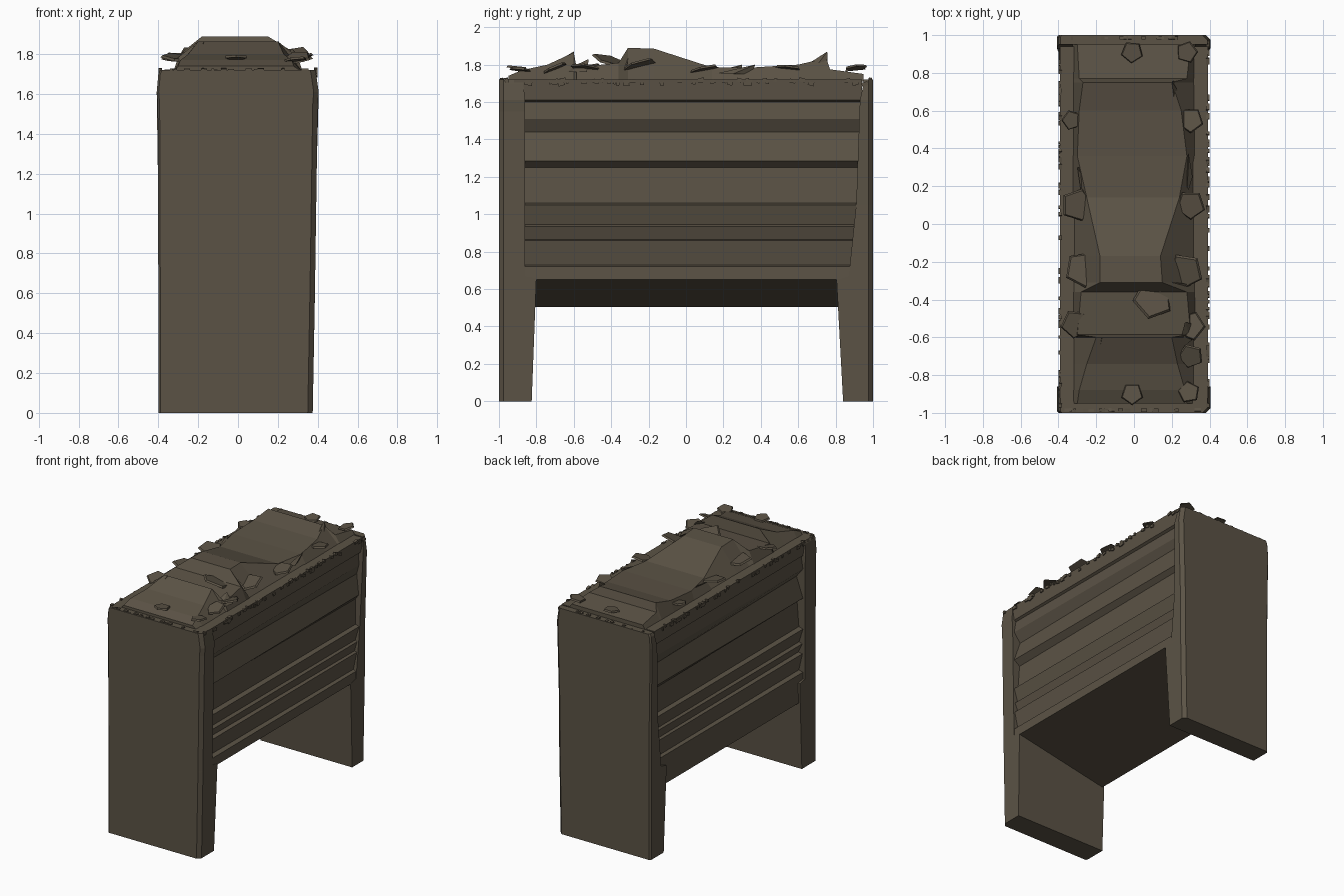
import bpy, bmesh, math, random
from mathutils import Vector, Matrix

random.seed(4)
mat = bpy.data.materials.new("weathered brown")
mat.diffuse_color = (0.105, 0.086, 0.060, 1)


def finish(name, bm):
    bmesh.ops.recalc_face_normals(bm, faces=bm.faces[:])
    me = bpy.data.meshes.new(name)
    bm.to_mesh(me)
    bm.free()
    me.materials.append(mat)
    ob = bpy.data.objects.new(name, me)
    bpy.context.collection.objects.link(ob)
    return ob


def loft(name, rings):
    """Skin a list of equal-length point rings and cap both ends."""
    bm = bmesh.new()
    vs = [[bm.verts.new(p) for p in r] for r in rings]
    n = len(rings[0])
    for a, b in zip(vs, vs[1:]):
        for i in range(n):
            j = (i + 1) % n
            bm.faces.new((a[i], a[j], b[j], b[i]))
    bm.faces.new(vs[0])
    bm.faces.new(vs[-1])
    return finish(name, bm)


# Louvred body: half profile (x front, x back, z), mirrored on both sides
louvre = [(.385, .385, .65), (.385, .38, .72), (.35, .36, .73), (.38, .38, .86),
          (.345, .36, .865), (.378, .375, .935), (.352, .36, .945), (.385, .385, 1.05),
          (.35, .355, 1.06), (.335, .35, 1.25), (.385, .375, 1.285), (.33, .355, 1.44),
          (.385, .372, 1.51), (.37, .365, 1.60), (.385, .385, 1.61), (.392, .392, 1.72)]


def body_ring(k, y):
    right = [(p[k], y, p[2]) for p in louvre]
    left = [(-p[k], y, p[2] if i else .505) for i, p in enumerate(louvre)]
    return right + left[::-1]


loft("louvred_body", [body_ring(0, -.92), body_ring(1, .94)])


# End panels with legs: horizontal rings (z, left x, right x, inner y)
def end_panel(name, s, rows):
    rings = []
    for z, l, r, inner in rows:
        c = .025
        rings.append([(l, s * inner, z), (l, s * .99, z), (l + .01, s, z),
                      (r - c, s, z), (r, s * .975, z), (r, s * inner, z)])
    loft(name, rings)


end_panel("front_leg_panel", -1, [(0, -.40, .375, .825), (.66, -.40, .387, .80),
          (.67, -.40, .387, .86), (1.55, -.403, .40, .86), (1.61, -.408, .405, .86),
          (1.70, -.40, .392, .87), (1.72, -.39, .388, .87)])
end_panel("back_leg_panel", 1, [(0, -.40, .375, .84), (.65, -.40, .387, .805),
          (.67, -.40, .387, .87), (1.05, -.40, .39, .91), (1.61, -.408, .405, .93),
          (1.70, -.40, .392, .95), (1.72, -.39, .388, .95)])

# Splintered chips along the top edge
bm = bmesh.new()
for i in range(150):
    side = random.choice((-1, 1))
    if random.random() < .7:
        loc = (side * .39, random.uniform(-.97, .97), random.uniform(1.695, 1.72))
        size = (.018, random.uniform(.01, .035), .02)
    else:
        loc = (random.uniform(-.37, .37), side * .985, random.uniform(1.705, 1.72))
        size = (random.uniform(.01, .035), .018, .02)
    m = Matrix.Translation(loc) @ Matrix.Rotation(random.uniform(-.3, .3), 4, 'X')
    bmesh.ops.create_cube(bm, size=1, matrix=m @ Matrix.Diagonal((*size, 1)))
finish("rim_chips", bm)

# Angular heap on top: (y, left top, right top, height)
heap = [(-.95, -.30, .28, 1.74), (-.88, -.29, .27, 1.77), (-.74, -.25, .23, 1.80),
        (-.60, -.20, .20, 1.865), (-.585, -.30, .30, 1.785), (-.36, -.28, .28, 1.81),
        (-.31, -.18, .15, 1.89), (-.17, -.18, .14, 1.885), (.14, -.25, .24, 1.785),
        (.36, -.30, .28, 1.785), (.60, -.29, .25, 1.80), (.75, -.27, .20, 1.835),
        (.77, -.29, .28, 1.775), (.95, -.30, .30, 1.75)]
loft("rubble_heap", [[(-.325, y, 1.71), (l, y, z), (r, y, z), (.325, y, 1.71)]
                     for y, l, r, z in heap])

# Loose flat flakes: (x, y, z, size, tilt about x, tilt about y)
flakes = [(-.33, .55, 1.775, .055, .1, .1), (.30, .55, 1.785, .07, -.1, -.1),
          (-.30, .10, 1.775, .09, .1, .15), (.30, .10, 1.78, .08, .2, -.1),
          (-.27, -.24, 1.79, .10, -.1, .1), (.27, -.25, 1.80, .10, .3, -.2),
          (-.31, -.53, 1.785, .08, .2, .1), (.30, -.54, 1.785, .08, -.1, -.2),
          (.30, -.70, 1.785, .07, .4, -.1), (.29, -.89, 1.775, .06, -.1, -.1),
          (-.01, -.90, 1.785, .06, -.1, 0), (-.01, .91, 1.775, .06, .1, 0),
          (.28, .91, 1.785, .06, .1, -.2), (.10, -.40, 1.82, .11, -.3, .2)]
bm = bmesh.new()
for x, y, z, s, tx, ty in flakes:
    m = (Matrix.Translation((x, y, z)) @ Matrix.Rotation(tx, 4, 'X')
         @ Matrix.Rotation(ty, 4, 'Y') @ Matrix.Rotation(random.uniform(0, 6), 4, 'Z'))
    bmesh.ops.create_cone(bm, cap_ends=True, segments=5, radius1=s, radius2=s * .9,
                          depth=.012, matrix=m)
finish("loose_flakes", bm)

# Upright shards: base centre, width direction, tip
shards = [((-.2, -.68, 1.77), (0, .09, 0), (-.17, -.60, 1.87)),
          ((.22, .68, 1.77), (0, .08, 0), (.20, .755, 1.87)),
          ((.28, -.60, 1.76), (.05, .07, 0), (.27, -.52, 1.83)),
          ((.20, -.36, 1.78), (.09, .04, 0), (.17, -.30, 1.86)),
          ((-.27, .20, 1.75), (0, .1, 0), (-.30, .3, 1.80)),
          ((.28, .25, 1.75), (0, .1, 0), (.29, .37, 1.80))]
bm = bmesh.new()
for b, d, t in shards:
    b, d, t = Vector(b), Vector(d), Vector(t)
    n = d.cross(Vector((0, 0, 1))).normalized() * .03
    v = [bm.verts.new(p) for p in (b - d, b + d, b + n, t)]
    for f in ((0, 1, 2), (0, 1, 3), (1, 2, 3), (2, 0, 3)):
        bm.faces.new([v[i] for i in f])
finish("shards", bm)
